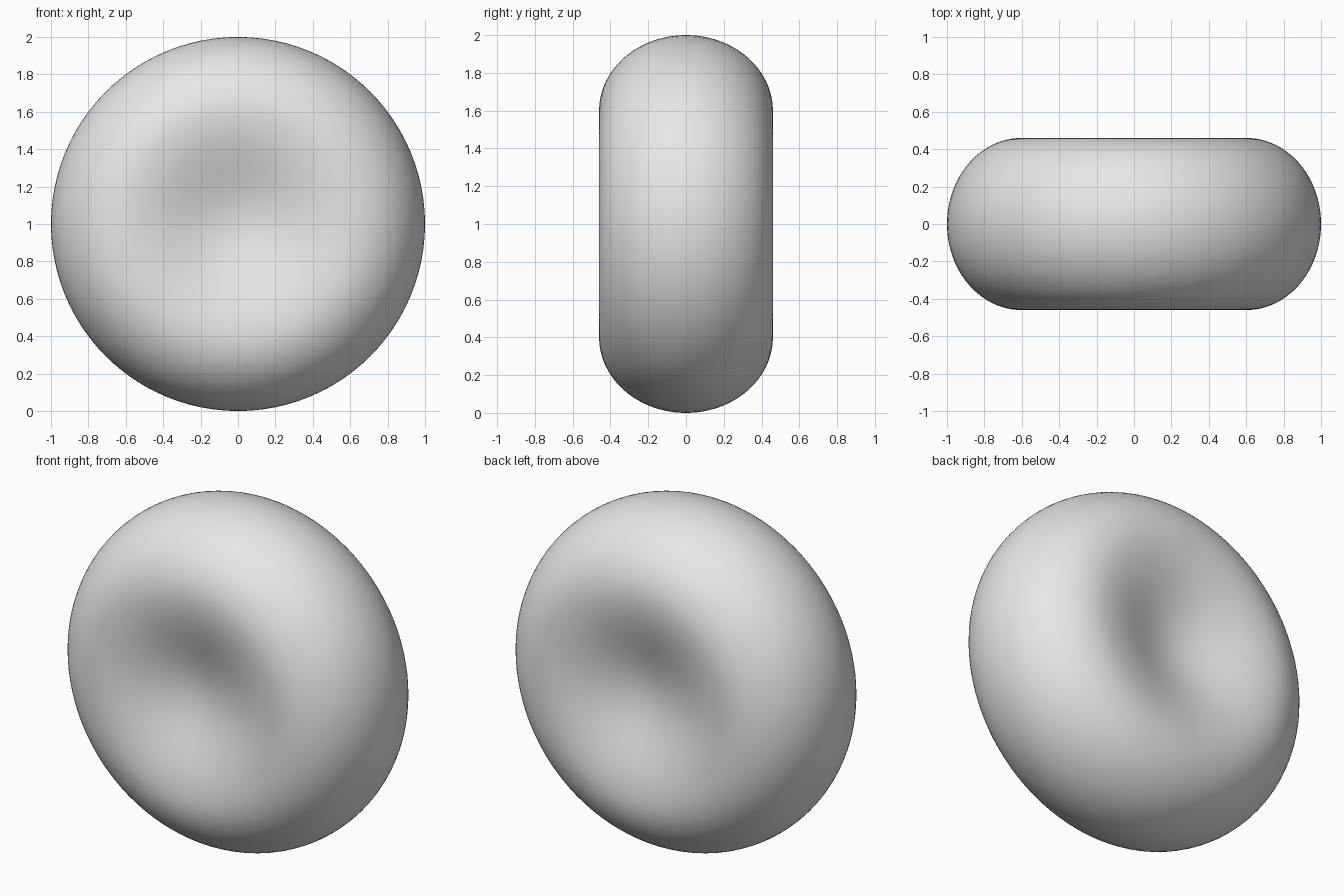
import bpy
import bmesh
import math
from mathutils import Vector

cube = bpy.data.objects.get("Cube")
if cube:
    bpy.data.objects.remove(cube, do_unlink=True)

CREST = 0.6        # radius of the thickest ring
HALF = 0.46        # half thickness at that ring
DIMPLE = 0.13      # depth of the hollow on each face
STEPS = 24
SEGMENTS = 96

# One face of the disc: a cosine hollow flowing into an elliptical rim
side = []
for i in range(STEPS):
    t = i / STEPS
    drop = DIMPLE * (1 + math.cos(math.pi * t)) / 2
    side.append((CREST * t, HALF - drop))
for i in range(STEPS):
    a = math.pi / 2 * i / STEPS
    side.append((CREST + (1 - CREST) * math.sin(a), HALF * math.cos(a)))

# Mirror to the other face, through the outermost point
profile = side + [(1, 0)] + [(r, -y) for r, y in reversed(side)]

# Turn the profile around the front-to-back axis
bm = bmesh.new()
verts = [bm.verts.new((r, y, 0)) for r, y in profile]
edges = [bm.edges.new(pair) for pair in zip(verts, verts[1:])]
bmesh.ops.spin(bm, geom=verts + edges, cent=(0, 0, 0), axis=(0, 1, 0),
               angle=math.tau, steps=SEGMENTS, use_duplicate=False)
bmesh.ops.remove_doubles(bm, verts=bm.verts, dist=0.0005)
bmesh.ops.recalc_face_normals(bm, faces=bm.faces)
bmesh.ops.translate(bm, verts=bm.verts, vec=Vector((0, 0, 1)))
for face in bm.faces:
    face.smooth = True

mesh = bpy.data.meshes.new("dimpled_disc")
bm.to_mesh(mesh)
bm.free()
disc = bpy.data.objects.new("dimpled_disc", mesh)
bpy.context.collection.objects.link(disc)

# Plain grey surface
grey = bpy.data.materials.new("light_grey")
grey.use_nodes = True
colour = (0.8, 0.8, 0.8, 1)
grey.diffuse_color = colour
grey.node_tree.nodes["Principled BSDF"].inputs["Base Color"].default_value = colour
mesh.materials.append(grey)
